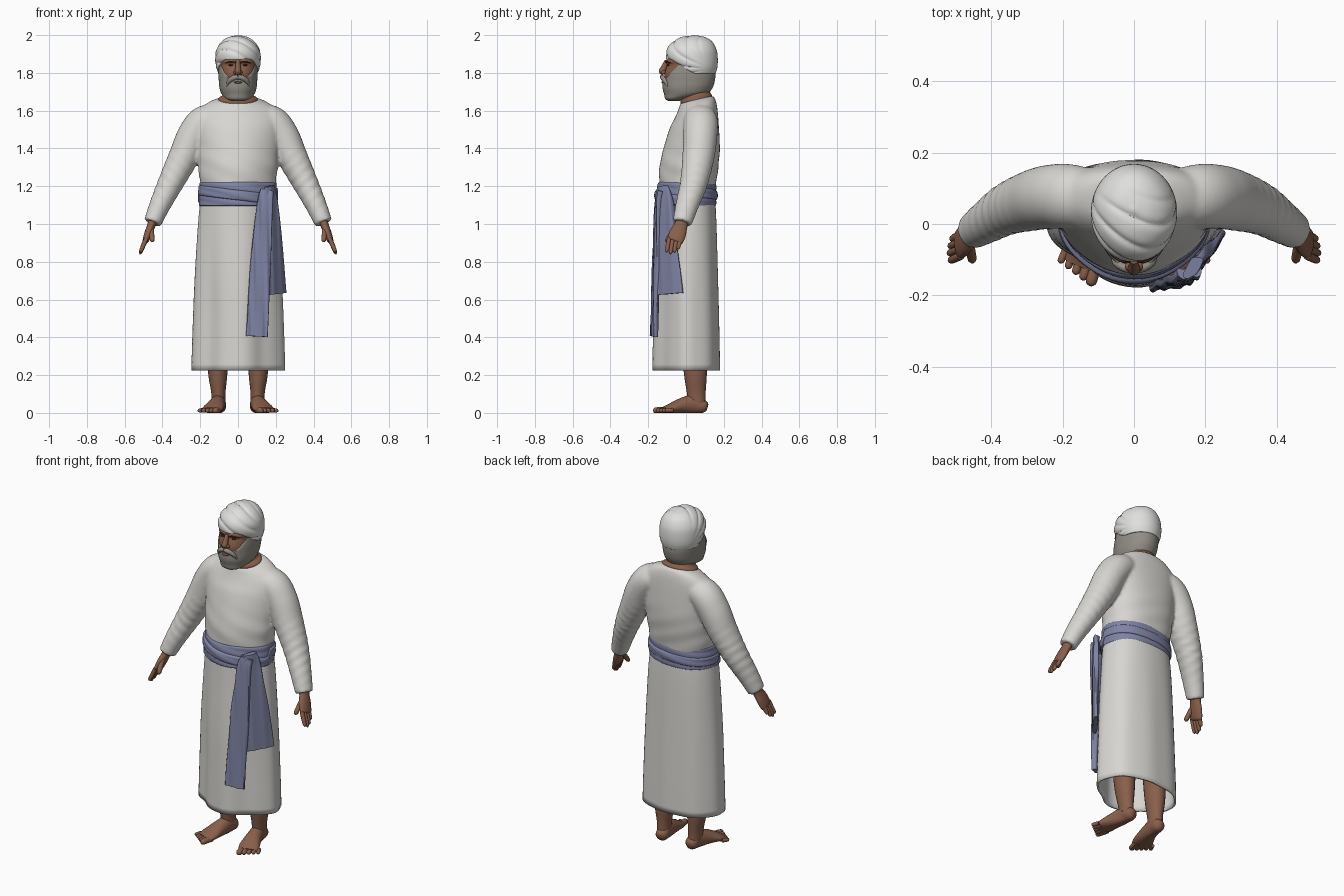
import bpy, bmesh, math
from mathutils import Vector

cube = bpy.data.objects.get("Cube")
if cube:
    bpy.data.objects.remove(cube, do_unlink=True)


def material(name, rgb):
    m = bpy.data.materials.new(name)
    m.use_nodes = True
    m.diffuse_color = (*rgb, 1)
    m.node_tree.nodes["Principled BSDF"].inputs["Base Color"].default_value = (*rgb, 1)
    return m


CLOTH = material("white cloth", (.68, .67, .64))
WRAP = material("turban white", (.74, .74, .72))
SKIN = material("brown skin", (.25, .115, .07))
HAIR = material("grey hair", (.29, .27, .24))
BLUE = material("blue sash", (.215, .23, .37))
DARK = material("dark brown", (.05, .025, .018))
UP = (0, 0, 1)


def clamp(v):
    return max(0.0, min(1.0, v))


def finish(name, bm, mat, mirror):
    mesh = bpy.data.meshes.new(name)
    bm.to_mesh(mesh)
    bm.free()
    mesh.materials.append(mat)
    ob = bpy.data.objects.new(name, mesh)
    bpy.context.collection.objects.link(ob)
    bpy.ops.object.select_all(action="DESELECT")
    ob.select_set(True)
    bpy.context.view_layer.objects.active = ob
    bpy.ops.object.shade_smooth_by_angle(angle=math.radians(50))
    if mirror:
        ob.modifiers.new("Mirror", "MIRROR").use_mirror_merge = False
    return ob


def spline(keys, steps):
    """Smooth interpolation through rings of (x, y, z, half width, half depth)."""
    k = [Vector(r) for r in keys]
    k = [k[0] * 2 - k[1]] + k + [k[-1] * 2 - k[-2]]
    out = []
    for a, b, c, d in zip(k, k[1:], k[2:], k[3:]):
        for i in range(steps):
            t = i / steps
            out.append((b * 2 + (c - a) * t + (a * 2 - b * 5 + c * 4 - d) * t * t
                        + (b * 3 - a - c * 3 + d) * t ** 3) * .5)
    return out + [k[-2]]


def loft(name, keys, mat, seg=32, steps=5, axis=None, ref=(0, 1, 0), power=2,
         fold=None, shape=None, caps=True, mirror=False):
    rings = spline(keys, steps)
    bm = bmesh.new()
    grid = []
    for i, r in enumerate(rings):
        p = Vector(r[:3])
        ahead, behind = rings[min(i + 1, len(rings) - 1)], rings[max(i - 1, 0)]
        t = Vector(axis) if axis else (Vector(ahead[:3]) - Vector(behind[:3])).normalized()
        v = Vector(ref)
        v = (v - t * v.dot(t)).normalized()
        u = v.cross(t)
        row = []
        for j in range(seg):
            ang = math.tau * j / seg
            c, s = math.cos(ang), math.sin(ang)
            c = math.copysign(abs(c) ** (2 / power), c)
            s = math.copysign(abs(s) ** (2 / power), s)
            off = u * c * max(r[3], .001) + v * s * max(r[4], .001)
            q = p + off * (fold(p + off, ang) if fold else 1)
            if shape:
                shape(q)
            q.z = max(q.z, 0)
            row.append(bm.verts.new(q))
        grid.append(row)
    for a, b in zip(grid, grid[1:]):
        for j in range(seg):
            k = (j + 1) % seg
            bm.faces.new((a[j], a[k], b[k], b[j]))
    if caps:
        bm.faces.new(grid[0][::-1])
        bm.faces.new(grid[-1])
    bmesh.ops.recalc_face_normals(bm, faces=bm.faces)
    return finish(name, bm, mat, mirror)


def ball(name, pos, size, mat, mirror=False):
    bm = bmesh.new()
    bmesh.ops.create_uvsphere(bm, u_segments=16, v_segments=10, radius=1)
    bmesh.ops.scale(bm, vec=size, verts=bm.verts)
    bmesh.ops.translate(bm, vec=pos, verts=bm.verts)
    return finish(name, bm, mat, mirror)


def digit(name, p, q, r):
    """Rounded finger or toe from p to q."""
    p, q = Vector(p), Vector(q)
    keys = [(*p.lerp(q, t), r * w, r * w) for t, w in ((0, 1), (.5, 1), (.88, .85), (1, .2))]
    loft(name, keys, SKIN, seg=10, steps=3, ref=(.3, .2, 1) if abs(q.z - p.z) < .03 else (0, 1, 0),
         mirror=True)


def girth(ang, front):
    """Square the back of the body and flatten its front corners."""
    return 1 + math.sin(2 * ang) ** 2 * (.05 if math.sin(ang) > 0 else -front)


# Robe: skirt with soft pleats, open at the hem
def pleats(p, ang):
    low = clamp((1.15 - p.z) / .6)
    return girth(ang, .05 + .11 * low) + .01 * math.sin(9 * ang + 1) * low

skirt = loft("skirt", [(0, 0, .225, .248, .179), (0, 0, .4, .243, .176), (0, 0, .7, .231, .169),
                       (0, .005, 1, .212, .156), (0, .005, 1.16, .195, .148)],
             CLOTH, seg=72, axis=UP, fold=pleats, caps=False)
skirt.modifiers.new("Thickness", "SOLIDIFY").thickness = .012

# Robe: bodice with a dipped neckline
def dip(p):
    p.z += (p.y - .055) * .22 * clamp((p.z - 1.52) / .12)

def creases(p, ang):
    return girth(ang, .04) + .01 * math.sin(p.z * 60 + p.x * 25) * clamp((1.5 - p.z) / .2)

bodice = loft("bodice", [(0, .005, 1.12, .195, .147), (0, .008, 1.2, .198, .15),
                         (0, .015, 1.3, .21, .156), (0, .03, 1.4, .216, .149),
                         (0, .043, 1.5, .225, .132), (0, .056, 1.58, .22, .112),
                         (0, .06, 1.625, .18, .1), (0, .058, 1.652, .13, .09),
                         (0, .056, 1.66, .1, .08)],
              CLOTH, seg=56, axis=UP, fold=creases, shape=dip)

# Sleeves with wrinkles around the elbow
def wrinkles(p, ang):
    near = clamp(1 - abs(p.z - 1.22) / .2)
    return 1 + .045 * near * math.sin(p.z * 110 - p.x * 60 + 2 * math.cos(ang))

sleeves = loft("sleeves", [(.08, .065, 1.57, .06, .075), (.175, .077, 1.546, .083, .09),
                           (.235, .076, 1.47, .086, .09), (.285, .066, 1.36, .081, .085),
                           (.355, .042, 1.22, .068, .073), (.413, .006, 1.1, .056, .061),
                           (.453, -.02, 1.006, .047, .051)],
               CLOTH, steps=8, fold=wrinkles, mirror=True)

# Merge sleeves and bodice into one softly blended garment
bpy.ops.object.modifier_apply(modifier="Mirror")
bodice.select_set(True)
bpy.context.view_layer.objects.active = bodice
bpy.ops.object.join()
remesh = bodice.modifiers.new("Blend", "REMESH")
remesh.mode = "VOXEL"
remesh.voxel_size = .009
remesh.use_smooth_shade = True
smooth = bodice.modifiers.new("Soften", "SMOOTH")
smooth.iterations = 6

# Hands
loft("hands", [(.447, -.016, 1.03, .026, .034), (.458, -.026, .995, .022, .035),
               (.473, -.042, .955, .021, .044), (.488, -.056, .915, .017, .043),
               (.492, -.06, .905, .008, .034)], SKIN, seg=20, mirror=True)
for i, length in enumerate((.068, .078, .07, .052)):
    y = -.089 + .02 * i
    digit(f"finger_{i + 1}", (.485, y, .925), (.495 + length * .32, y - .014, .918 - length), .0115)
digit("thumb", (.462, -.055, .975), (.452, -.106, .905), .014)

# Legs and bare feet
loft("legs", [(.11, .04, .62, .07, .075), (.108, .045, .35, .06, .068), (.107, .05, .2, .05, .06),
              (.104, .054, .11, .038, .05), (.102, .058, .05, .036, .046)],
     SKIN, seg=24, axis=UP, mirror=True)
loft("feet", [(.095, .112, .028, .016, .02), (.097, .095, .033, .034, .034), (.103, .04, .045, .038, .05),
              (.115, -.02, .038, .046, .042), (.132, -.08, .024, .057, .026),
              (.147, -.118, .014, .052, .015)],
     SKIN, seg=24, ref=UP, mirror=True)
for i in range(5):
    t = i / 4
    base = Vector((.105 + .085 * t, -.1 + .03 * t, .014))
    digit(f"toe_{i + 1}", base, base + Vector((.018, -.074 + .034 * t, -.002)), .018 - .007 * t ** .5)

# Sash: wrapped band, a crossing wrap and two hanging tails
def layers(p, ang):
    slope = .16 if p.y < 0 else -.1
    return girth(ang, .05) + .022 * abs(math.sin((p.z + slope * p.x) * 75))

def ripple(p):
    p.y += .004 * math.sin(p.x * 170 + p.z * 5)

def slant(p):
    p.z += -.12 * p.x if p.y < 0 else .06 * p.x

loft("sash_band", [(0, 0, 1.095, .196, .15), (0, 0, 1.105, .204, .157), (0, .002, 1.16, .203, .156),
                   (0, .004, 1.21, .2, .153), (0, .005, 1.222, .192, .146)],
     BLUE, seg=64, steps=6, axis=UP, fold=layers)
loft("sash_crossing_wrap", [(0, 0, 1.125, .2, .152), (0, 0, 1.133, .208, .164),
                            (0, 0, 1.17, .208, .164), (0, 0, 1.18, .2, .152)],
     BLUE, seg=64, axis=UP, fold=layers, shape=slant)
loft("sash_front_tail", [(.155, -.135, 1.18, .035, .014), (.142, -.146, 1.1, .042, .015),
                         (.12, -.158, .8, .054, .014), (.1, -.17, .405, .058, .013)],
     BLUE, seg=48, steps=8, ref=(.15, -1, 0), power=4, shape=ripple)
loft("sash_side_tail", [(.165, -.122, 1.2, .035, .016), (.176, -.112, 1.1, .05, .016),
                        (.19, -.1, .9, .065, .015), (.203, -.086, .63, .082, .013)],
     BLUE, seg=48, steps=8, ref=(.8, -.6, 0), power=4, shape=ripple)

# Neck and head
loft("neck", [(0, .056, 1.59, .1, .08), (0, .055, 1.655, .104, .083), (0, .053, 1.668, .1, .082),
              (0, .05, 1.685, .08, .076), (0, .045, 1.73, .072, .072)], SKIN, axis=UP, shape=dip)
loft("face", [(0, 0, 1.69, .06, .085), (0, .005, 1.74, .084, .116), (0, .008, 1.79, .093, .122),
              (0, .012, 1.815, .096, .121), (0, .012, 1.843, .098, .112), (0, .012, 1.864, .1, .119),
              (0, .02, 1.9, .095, .1), (0, .03, 1.94, .07, .08)], SKIN, seg=40, axis=UP, power=2.2)

# Full beard running into the hair at the nape, lower in front to show the cheeks
def beard_line(p):
    p.z = min(p.z, 1.772 + .07 * clamp((p.y + .105) / .065))

loft("beard_and_hair", [(0, -.066, 1.65, .03, .026), (0, -.052, 1.663, .062, .058),
                        (0, -.004, 1.687, .086, .112), (0, .008, 1.72, .098, .132),
                        (0, .015, 1.76, .102, .138), (0, .018, 1.8, .104, .137),
                        (0, .02, 1.86, .1, .125)],
     HAIR, seg=56, steps=7, axis=UP, power=2.1, shape=beard_line)
loft("moustache", [(0, -.126, 1.779, .012, .012), (.025, -.123, 1.773, .014, .012),
                   (.048, -.109, 1.755, .012, .011), (.06, -.097, 1.73, .004, .004)],
     HAIR, seg=14, mirror=True)
ball("lips", (0, -.122, 1.75), (.022, .008, .006), SKIN)

# Nose, eyes and brows
loft("nose", [(0, -.102, 1.868, .011, .01), (0, -.114, 1.838, .013, .016),
              (0, -.125, 1.81, .017, .019), (0, -.122, 1.792, .014, .013)], SKIN, seg=18, axis=UP)
ball("nostrils", (.014, -.119, 1.802), (.011, .013, .01), SKIN, True)
ball("eyes", (.037, -.092, 1.841), (.014, .008, .005), DARK, True)
loft("eyebrows", [(.014, -.106, 1.856, .003, .004), (.038, -.101, 1.86, .004, .005),
                  (.064, -.085, 1.852, .002, .003)], DARK, seg=10, mirror=True)

# Turban with overlapping slanted wraps fanning over the crown
def wind(p):
    p.z = max(p.z, 1.797 + .075 * clamp((.04 - p.y) / .12))
    turn = math.atan2(p.z - 1.82, .12 - p.y) + 2.2 * p.x
    crease = (1 - abs(math.sin(turn * 9))) ** 2 * clamp((.1 - p.y) / .08)
    core = Vector((0, .03, 1.86))
    p.xyz = core + (p - core) * (1 - .055 * crease)

loft("turban", [(0, .045, 1.785, .1, .108), (0, .04, 1.83, .116, .126), (0, .031, 1.88, .121, .137),
                (0, .03, 1.925, .114, .131), (0, .034, 1.965, .088, .105),
                (0, .038, 1.99, .05, .062), (0, .04, 2, .004, .004)],
     WRAP, seg=96, steps=10, axis=UP, shape=wind)
